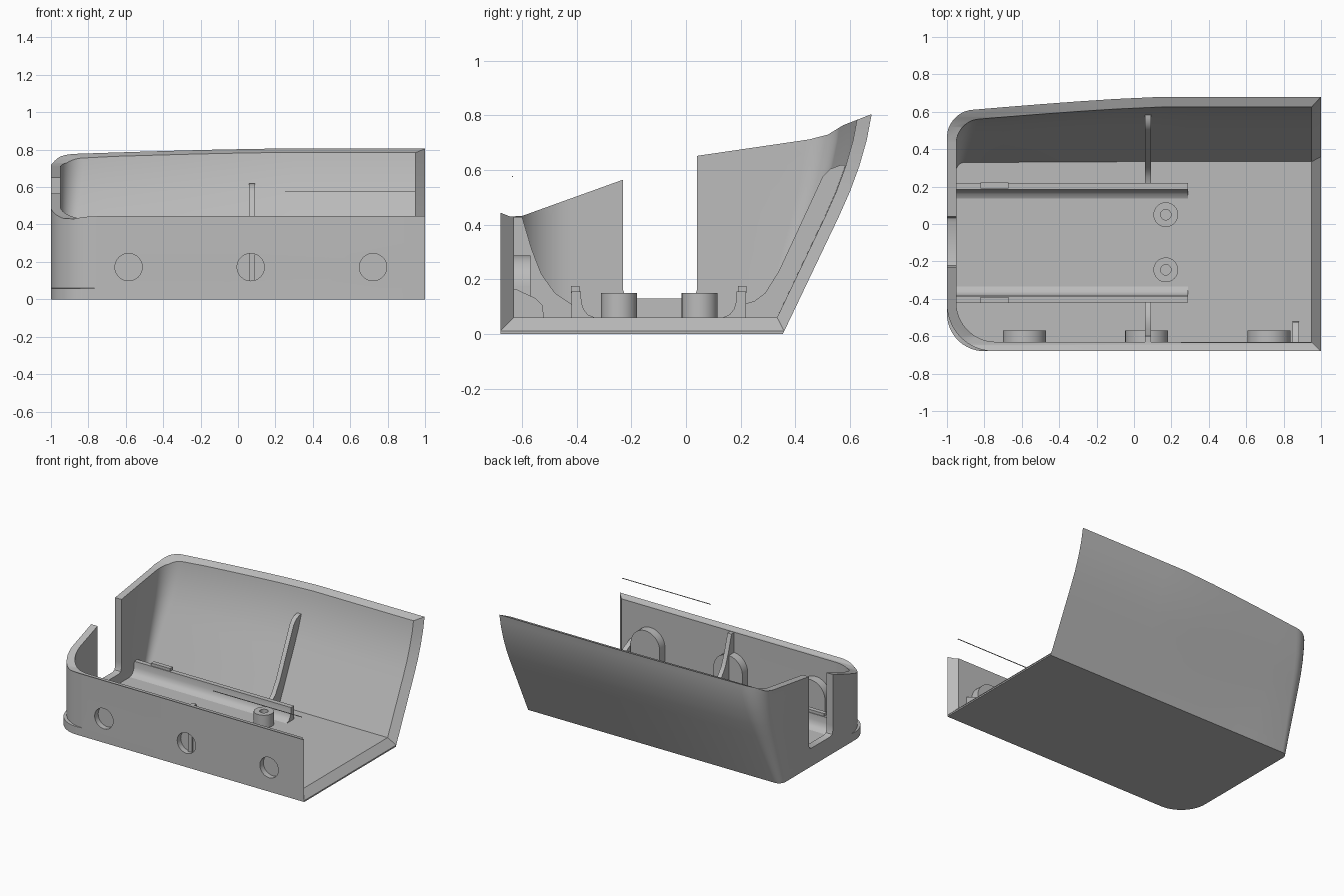
import bpy, bmesh, math

cube = bpy.data.objects.get("Cube")
if cube:
    bpy.data.objects.remove(cube, do_unlink=True)

grey = bpy.data.materials.new("plain grey")
grey.use_nodes = True
grey.diffuse_color = (0.5, 0.5, 0.5, 1)
grey.node_tree.nodes["Principled BSDF"].inputs["Base Color"].default_value = (0.5, 0.5, 0.5, 1)


def loft(name, rings):
    """Closed solid through rings of equal point count."""
    bm = bmesh.new()
    loops = [[bm.verts.new(p) for p in ring] for ring in rings]
    n = len(loops[0])
    for a, b in zip(loops, loops[1:]):
        for i in range(n):
            j = (i + 1) % n
            bm.faces.new((a[i], a[j], b[j], b[i]))
    bm.faces.new(loops[0])
    bm.faces.new(loops[-1])
    bmesh.ops.recalc_face_normals(bm, faces=bm.faces)
    mesh = bpy.data.meshes.new(name)
    bm.to_mesh(mesh)
    bm.free()
    mesh.materials.append(grey)
    ob = bpy.data.objects.new(name, mesh)
    bpy.context.scene.collection.objects.link(ob)
    return ob


def prism_x(name, profile, x0, x1):
    return loft(name, [[(x, y, z) for y, z in profile] for x in (x0, x1)])


def prism_y(name, profile, y0, y1):
    return loft(name, [[(x, y, z) for x, z in profile] for y in (y0, y1)])


def circle(cx, cy, r, n=32):
    return [(cx + r * math.cos(2 * math.pi * i / n),
             cy + r * math.sin(2 * math.pi * i / n)) for i in range(n)]


def rect(a0, a1, b0, b1):
    return [(a0, b0), (a1, b0), (a1, b1), (a0, b1)]


def activate(ob):
    bpy.ops.object.select_all(action='DESELECT')
    ob.select_set(True)
    bpy.context.view_layer.objects.active = ob


def cut(ob, cutter):
    cutter.hide_render = True
    mod = ob.modifiers.new("cut", 'BOOLEAN')
    mod.operation, mod.solver, mod.object = 'DIFFERENCE', 'EXACT', cutter
    activate(ob)
    bpy.ops.object.modifier_apply(modifier=mod.name)
    bpy.data.objects.remove(cutter, do_unlink=True)


def back_y(z):
    """Leaning, curved back wall: y at a height."""
    pts = [(-0.1, 0.307), (0, 0.355), (0.3, 0.498), (0.43, 0.56), (0.52, 0.6),
           (0.615, 0.635), (0.71, 0.662), (0.805, 0.68), (1.2, 0.72)]
    for (z0, y0), (z1, y1) in zip(pts, pts[1:]):
        if z <= z1:
            return y0 + (y1 - y0) * (z - z0) / (z1 - z0)
    return pts[-1][1]


def outline(z, inset, front_r, x_end):
    """Plan of the casing at one height: back, end wall, front."""
    h = min(max(z, 0) / 0.8, 1.1)
    rb = 0.05 + 0.1 * h - 0.3 * inset
    rf = front_r - 0.8 * inset
    left = -1 + inset

    def wall(x):
        t = max(0, (0.15 - x) / 1.0)
        return back_y(z) - inset - 0.065 * h * t ** 1.3

    span = [x_end, 0.3, 0.15, -0.1, -0.3, -0.5, -0.7]
    ring = [(x, wall(x), z) for x in span]
    cx, cy = left + rb, wall(left + rb) - rb
    for i in range(10):
        a = math.pi / 2 * (1 + i / 9)
        ring.append((cx + rb * math.cos(a), cy + rb * math.sin(a), z))
    cx, cy = left + rf, -0.68 + inset + rf
    for i in range(14):
        a = math.pi * (1 + i / 26)
        ring.append((cx + rf * math.cos(a), cy + rf * math.sin(a), z))
    ring.append((x_end, -0.68 + inset, z))
    return ring


# Casing shell with a protruding foot at the front corner
levels = [0.2, 0.3, 0.38, 0.43, 0.475, 0.52, 0.57, 0.615, 0.66, 0.71, 0.76, 0.805, 0.95]
casing = loft("casing", [outline(0, 0, 0.2, 1), outline(0.057, 0, 0.2, 1)]
              + [outline(z, 0, 0.25, 1) for z in [0.06] + levels])
cut(casing, loft("cavity", [outline(z, 0.05, 0.25, 1.2) for z in [0.06] + levels + [1.1]]))


# Mitred rim at the open end
def rim_ring(t):
    base = 0.06 - 0.05 * t
    back = [(back_y(z) - 0.05 + 0.05 * t, z) for z in [base] + levels + [1.15]]
    side = -0.63 - 0.05 * t
    return [(0.95 + 0.05 * t, y, z) for y, z in [(side, 1.15), (side, base)] + back]


cut(casing, loft("rim_cutter", [rim_ring(-0.1), rim_ring(1.1)]))

# Sloping top edge
top_edge = [(-0.9, 0.446), (-0.68, 0.444), (-0.645, 0.43), (-0.6, 0.432), (-0.23, 0.565),
            (0.04, 0.652), (0.45, 0.712), (0.52, 0.73), (0.575, 0.764), (0.68, 0.805),
            (0.9, 0.89), (0.9, 1.5), (-0.9, 1.5)]
cut(casing, prism_x("top_cutter", top_edge, -1.3, 1.3))

# Slot in the end wall
slot = [(-0.23, 1.6), (-0.23, 0.16), (-0.222, 0.139), (-0.2, 0.13),
        (0.01, 0.13), (0.032, 0.139), (0.04, 0.16), (0.04, 1.6)]
cut(casing, prism_x("slot_cutter", slot, -1.2, -0.9))

# Front button recesses, each backed by an arched pad inside
parts = [casing]
for i, x in enumerate((-0.585, 0.068, 0.722)):
    cut(casing, prism_y("recess_cutter", circle(x, 0.172, 0.073), -0.8, -0.6))
    arch = [(x + 0.115 * math.cos(math.pi * k / 20), 0.172 + 0.115 * math.sin(math.pi * k / 20))
            for k in range(21)]
    parts.append(prism_y(f"arched_pad_{i + 1}", arch + [(x - 0.115, 0.05), (x + 0.115, 0.05)],
                         -0.64, -0.57))

# Floor rails with clips, mirrored about the rail centre line
rail = [(0.219, 0.05), (0.219, 0.155), (0.185, 0.155), (0.183, 0.115), (0.175, 0.09),
        (0.16, 0.071), (0.135, 0.06), (0.135, 0.05)]
for side, flip in (("back", 1), ("front", -1)):
    def place(profile):
        return [(-0.1 + flip * (y + 0.1), z) for y, z in profile]
    parts.append(prism_x(side + "_rail", place(rail), -0.97, 0.29))
    parts.append(prism_x(side + "_rail_clip", place(rect(0.19, 0.222, 0.15, 0.175)), -0.82, -0.67))

# Stiffening ribs
back_rib = [(0.2, 0.05), (0.215, 0.11), (0.25, 0.12), (0.29, 0.15), (0.34, 0.23), (0.5, 0.575),
            (0.53, 0.605), (0.565, 0.618), (0.6, 0.62), (0.53, 0.43), (0.35, 0.05)]
front_rib = [(-0.65, 0.05), (-0.65, 0.428), (-0.6, 0.428), (-0.565, 0.31), (-0.53, 0.22),
             (-0.48, 0.15), (-0.42, 0.11), (-0.41, 0.05)]
corner_rib = [(-0.65, 0.05), (-0.65, 0.165), (-0.625, 0.165), (-0.55, 0.13),
              (-0.525, 0.105), (-0.52, 0.05)]
parts.append(prism_x("back_rib", back_rib, 0.06, 0.092))
parts.append(prism_x("front_rib", front_rib, 0.06, 0.092))
parts.append(prism_x("corner_rib", corner_rib, 0.847, 0.882))

# Screw posts with blind holes
for name, y in (("back_post", 0.05), ("front_post", -0.245)):
    steps = [(0.066, 0.05), (0.066, 0.15), (0.028, 0.15), (0.028, 0.07)]
    parts.append(loft(name, [[(px, py, z) for px, py in circle(0.17, y, r)] for r, z in steps]))

# Thin loose strip above the front wall
parts.append(prism_x("thin_strip", rect(-0.637, -0.633, 0.575, 0.579), 0.25, 0.95))

for ob in parts:
    activate(ob)
    bpy.ops.object.shade_smooth_by_angle(angle=math.radians(30))
